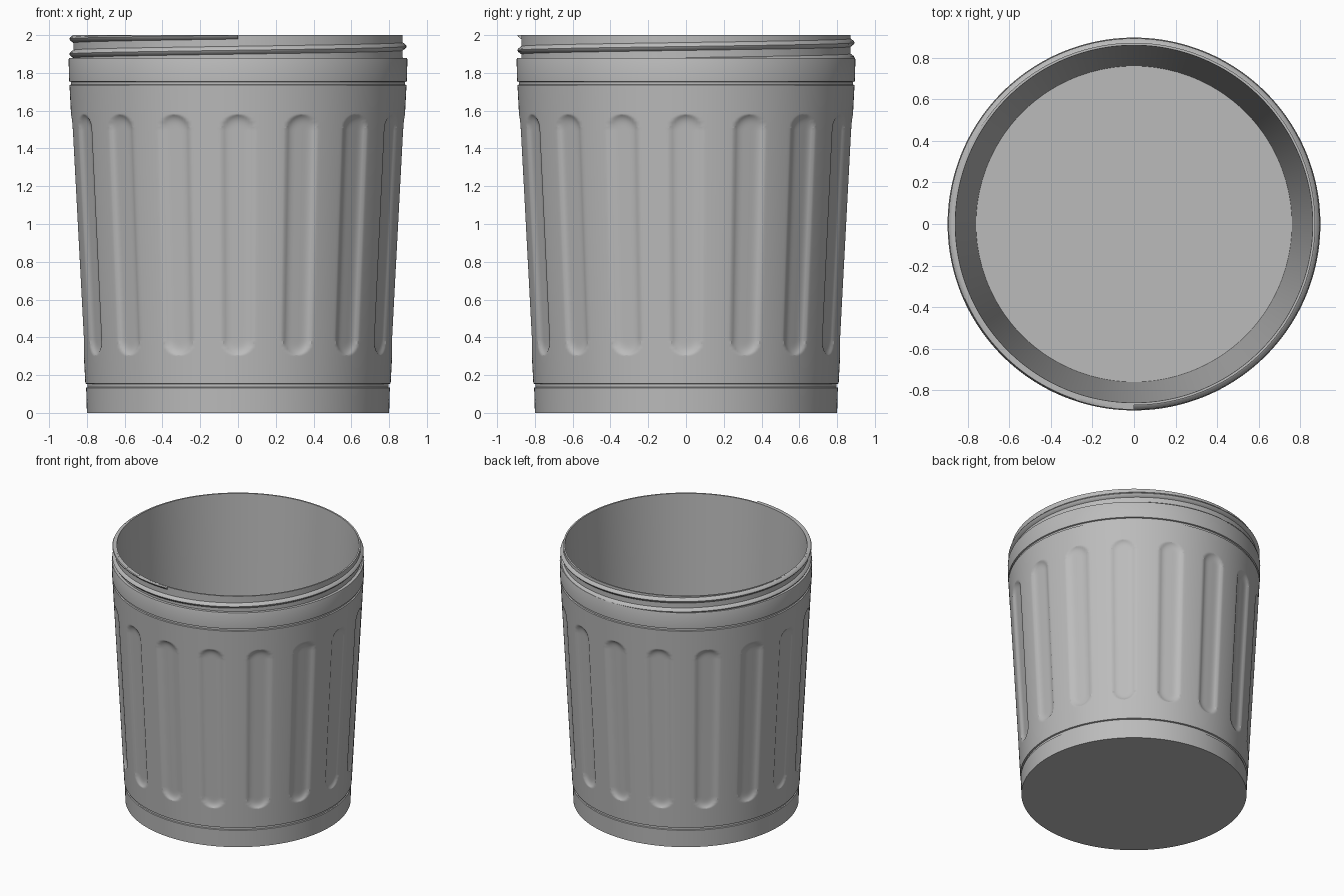
import bpy, bmesh, math

SEGMENTS = 384
FLUTES = 16
FLUTE_LOW, FLUTE_HIGH = 0.305, 1.58
FLUTE_HALF = 0.085
FLUTE_DEPTH = 0.018
TAU = math.tau

cube = bpy.data.objects.get("Cube")
if cube:
    bpy.data.objects.remove(cube)

metal = bpy.data.materials.new("grey metal")
metal.use_nodes = True
GREY = (0.5, 0.5, 0.5, 1)
metal.diffuse_color = GREY
metal.node_tree.nodes["Principled BSDF"].inputs["Base Color"].default_value = GREY


def finish(bm, name, angle):
    bmesh.ops.recalc_face_normals(bm, faces=bm.faces)
    mesh = bpy.data.meshes.new(name)
    bm.to_mesh(mesh)
    bm.free()
    mesh.materials.append(metal)
    obj = bpy.data.objects.new(name, mesh)
    bpy.context.collection.objects.link(obj)
    bpy.ops.object.select_all(action="DESELECT")
    obj.select_set(True)
    bpy.context.view_layer.objects.active = obj
    bpy.ops.object.shade_smooth_by_angle(angle=math.radians(angle))
    return obj


def bridge(bm, a, b, closed=True):
    n = len(a)
    for i in range(n if closed else n - 1):
        j = (i + 1) % n
        bm.faces.new((a[i], a[j], b[j], b[i]))


def wall_radius(z):
    return 0.80 + 0.0532 * z


def flute_dent(angle, z):
    """Depth of the round-ended flutes pressed into the wall."""
    step = TAU / FLUTES
    offset = (angle + step / 2) % step - step / 2
    across = offset * 0.85
    low, high = FLUTE_LOW + FLUTE_HALF, FLUTE_HIGH - FLUTE_HALF
    along = max(low - z, z - high, 0)
    t = math.hypot(across, along) / FLUTE_HALF
    return FLUTE_DEPTH * (1 - t ** 4) if t < 1 else 0


def spaced(start, end, count):
    return [start + (end - start) * i / count for i in range(count + 1)]


# Body profile from the base, up the fluted wall, over the neck and down inside
profile = [(wall_radius(0), 0), (0.804, 0.133), (0.797, 0.136),
           (0.797, 0.152), (wall_radius(0.155), 0.155)]
heights = spaced(FLUTE_LOW - 0.01, FLUTE_LOW + 0.1, 20)
heights += spaced(FLUTE_LOW + 0.14, FLUTE_HIGH - 0.14, 10)
heights += spaced(FLUTE_HIGH - 0.1, FLUTE_HIGH + 0.01, 20)
profile += [(wall_radius(z), z) for z in heights]
profile += [(wall_radius(1.735), 1.735), (0.884, 1.738), (0.884, 1.752),
            (0.894, 1.755), (0.897, 1.872), (0.894, 1.88),
            (0.872, 1.88), (0.872, 2.0), (0.86, 2.0), (0.76, 0.05)]

bm = bmesh.new()
rings = []
for r, z in profile:
    ring = []
    for i in range(SEGMENTS):
        a = TAU * i / SEGMENTS
        outer = FLUTE_LOW < z < FLUTE_HIGH
        rr = r - (flute_dent(a, z) if outer else 0)
        ring.append(bm.verts.new((rr * math.cos(a), rr * math.sin(a), z)))
    rings.append(ring)
for lower, upper in zip(rings, rings[1:]):
    bridge(bm, lower, upper)
bm.faces.new(rings[0])
bm.faces.new(rings[-1])
finish(bm, "bin_body", 30)

# Screw thread winding up the neck, trimmed by the shoulder and the rim
PITCH = 0.08
section = [(0.866, -0.024), (0.874, -0.02), (0.889, -0.008), (0.893, 0),
           (0.889, 0.008), (0.874, 0.02), (0.866, 0.024)]
bm = bmesh.new()
previous = first = None
for i in range(-96, 241):
    a = math.pi + TAU * i / 192
    centre = 1.90 + PITCH * i / 192
    current = []
    for r, dz in section:
        z = min(max(centre + dz, 1.87), 1.9995)
        current.append(bm.verts.new((r * math.cos(a), r * math.sin(a), z)))
    if previous:
        bridge(bm, previous, current)
    else:
        first = current
    previous = current
bm.faces.new(first)
bm.faces.new(previous)
finish(bm, "neck_thread", 40)
